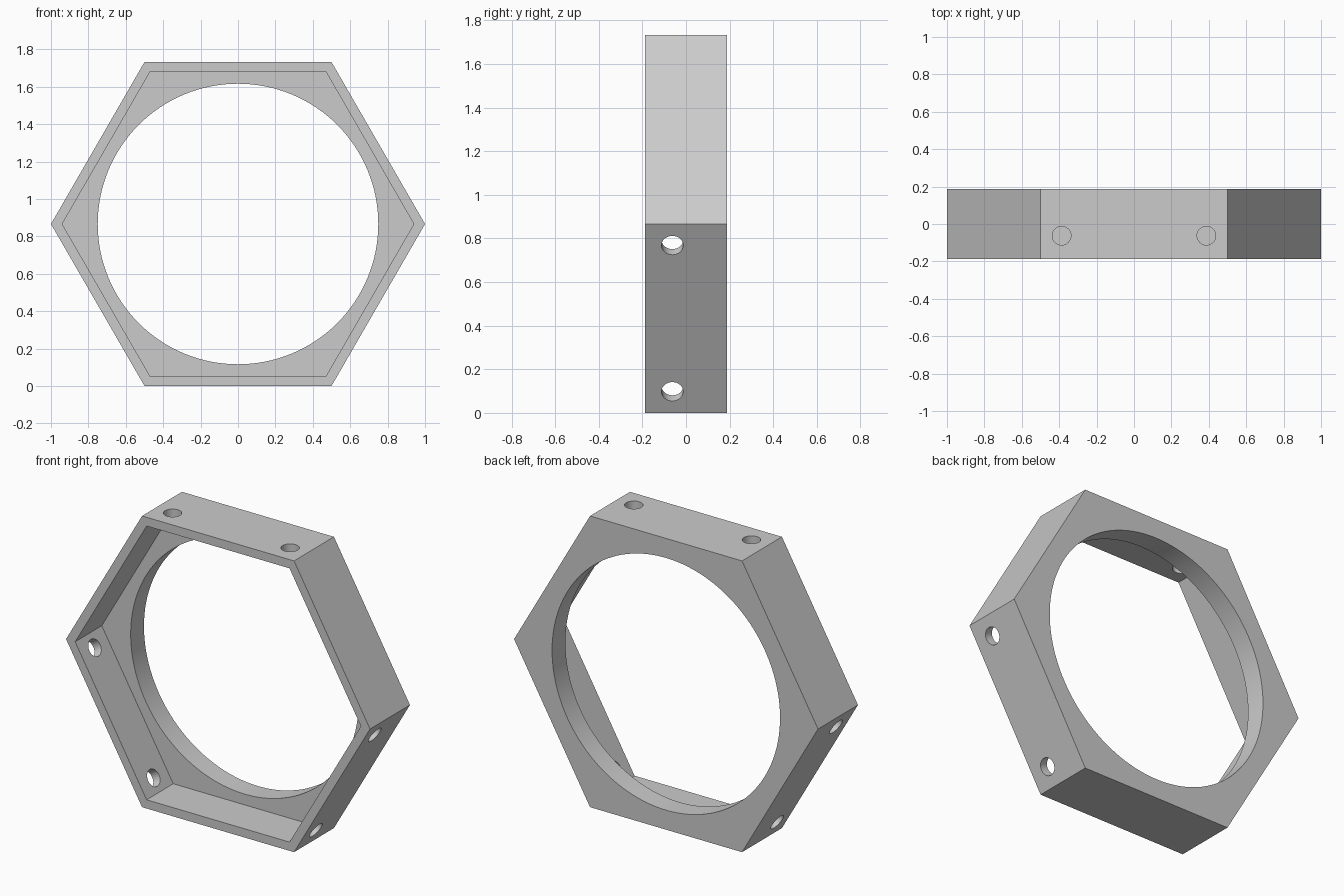
import bpy
from math import pi, radians, sqrt
from mathutils import Matrix, Vector

if "Cube" in bpy.data.objects:
    bpy.data.objects.remove(bpy.data.objects["Cube"])

CENTRE_Z = sqrt(3) / 2
HALF_DEPTH = 0.1875
FLOOR_Y = 0.0625      # inner face of the back plate
HOLE_Y = -0.0625


def prism(name, sides, radius, y0, y1):
    """Prism along y, centred on the frame axis, with a corner on +x."""
    bpy.ops.mesh.primitive_cylinder_add(vertices=sides, radius=radius, depth=y1 - y0)
    ob = bpy.context.object
    ob.name = name
    turn = Matrix.Rotation(pi / 2, 4, 'X') @ Matrix.Rotation(pi / 2, 4, 'Z')
    ob.data.transform(Matrix.Translation((0, (y0 + y1) / 2, CENTRE_Z)) @ turn)
    return ob


def hole(angle, offset):
    """Screw hole cutter through the wall at the given angle around the frame."""
    bpy.ops.mesh.primitive_cylinder_add(vertices=32, radius=0.05, depth=0.2)
    ob = bpy.context.object
    ob.name = "hole_cutter"
    ob.data.transform(Matrix.Translation((0, 0, CENTRE_Z)) @
                      Matrix.Rotation(angle, 4, 'Y') @
                      Matrix.Translation(Vector((offset, HOLE_Y, 0.84))))
    return ob


# Hexagonal frame body
frame = prism("hexagon_frame", 6, 1.0, -HALF_DEPTH, HALF_DEPTH)

# Front recess, round bore, and two holes in every other wall
cutters = [prism("recess_cutter", 6, 0.94, -0.4, FLOOR_Y),
           prism("bore_cutter", 128, 0.75, -0.3, 0.3)]
for k in range(3):
    for x in (-0.387, 0.387):
        cutters.append(hole(k * 2 * pi / 3, x))

for cutter in cutters:
    cutter.hide_render = True
    mod = frame.modifiers.new(cutter.name, 'BOOLEAN')
    mod.operation = 'DIFFERENCE'
    mod.solver = 'EXACT'
    mod.object = cutter

# Bake the cuts and clear the cutters away
bpy.ops.object.select_all(action='DESELECT')
frame.select_set(True)
bpy.context.view_layer.objects.active = frame
for mod in list(frame.modifiers):
    bpy.ops.object.modifier_apply(modifier=mod.name)
for cutter in cutters:
    bpy.data.objects.remove(cutter)
bpy.ops.object.shade_smooth_by_angle(angle=radians(30))
